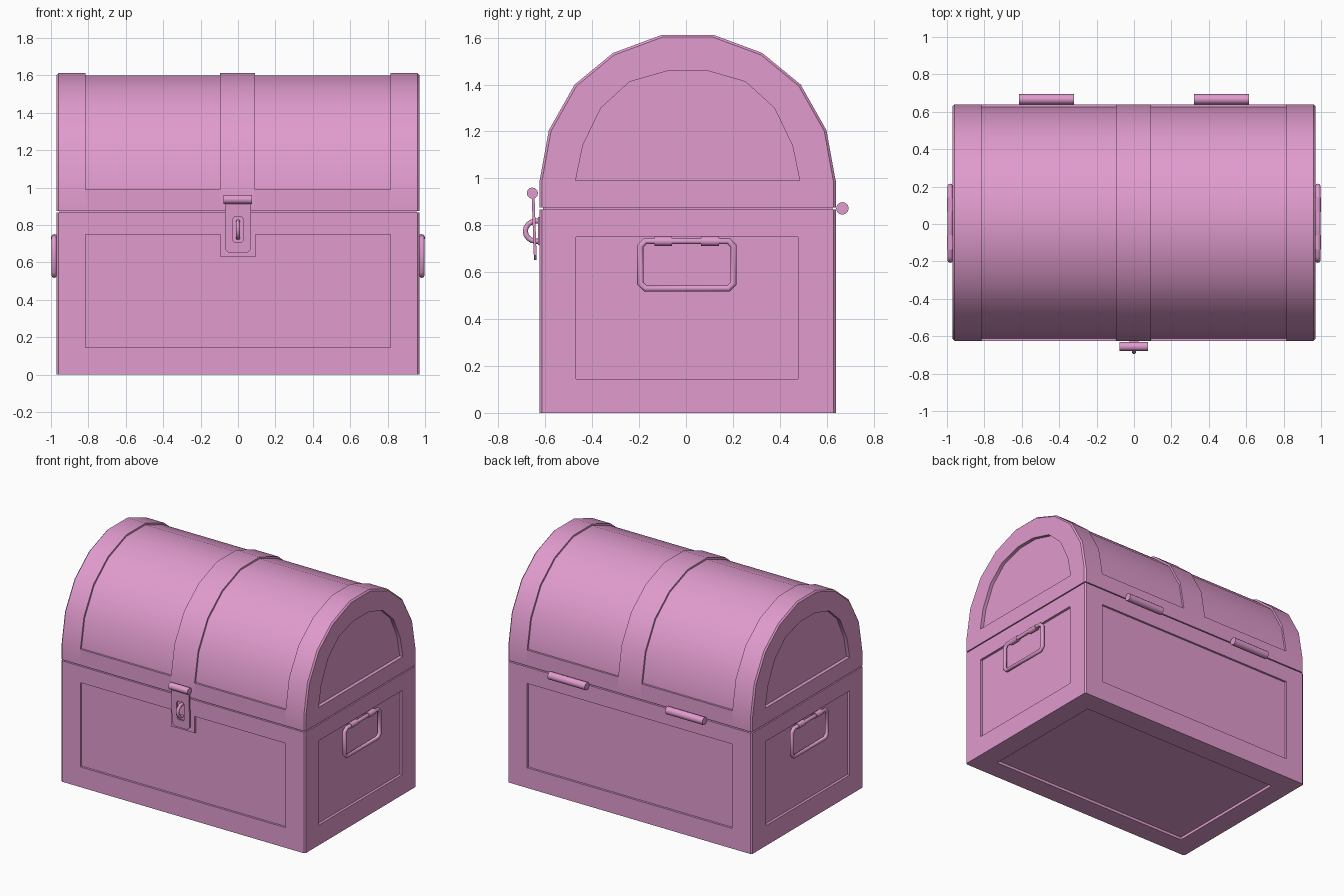
import bpy, bmesh
from math import radians, sin, cos, pi
from mathutils import Matrix

if "Cube" in bpy.data.objects:
    bpy.data.objects.remove(bpy.data.objects["Cube"])

mat = bpy.data.materials.new("pink")
mat.diffuse_color = (0.75, 0.33, 0.62, 1)
mat.use_nodes = True
mat.node_tree.nodes["Principled BSDF"].inputs["Base Color"].default_value = mat.diffuse_color
YC = 0.007                      # depth centre of the chest
SPLIT_LOW, SPLIT_HIGH = 0.868, 0.876


def finish(ob, angle=30):
    ob.data.materials.clear()
    ob.data.materials.append(mat)
    bpy.ops.object.select_all(action='DESELECT')
    ob.select_set(True)
    bpy.context.view_layer.objects.active = ob
    bpy.ops.object.shade_smooth_by_angle(angle=radians(angle))
    return ob


def prism(name, pts, axis, a, b, bevel_test=None):
    """Extrude a 2D outline along x (pts = y,z) or y (pts = x,z)."""
    bm = bmesh.new()
    place = (lambda p, t: (t, p[0], p[1])) if axis == 'x' else (lambda p, t: (p[0], t, p[1]))
    lo = [bm.verts.new(place(p, a)) for p in pts]
    hi = [bm.verts.new(place(p, b)) for p in pts]
    bm.faces.new(lo)
    bm.faces.new(hi)
    n = len(pts)
    for i in range(n):
        j = (i + 1) % n
        bm.faces.new((lo[i], lo[j], hi[j], hi[i]))
    bmesh.ops.recalc_face_normals(bm, faces=bm.faces)
    if bevel_test:
        edges = [e for e in bm.edges if bevel_test(*e.verts)]
        bmesh.ops.bevel(bm, geom=edges, offset=0.01, segments=1, affect='EDGES')
    me = bpy.data.meshes.new(name)
    bm.to_mesh(me)
    bm.free()
    ob = bpy.data.objects.new(name, me)
    bpy.context.collection.objects.link(ob)
    return finish(ob)


def rect(u0, u1, v0, v1):
    return [(u0, v0), (u1, v0), (u1, v1), (u0, v1)]


def cut(ob, cutter):
    m = ob.modifiers.new("cut", 'BOOLEAN')
    m.operation, m.solver, m.object = 'DIFFERENCE', 'EXACT', cutter
    bpy.context.view_layer.objects.active = ob
    bpy.ops.object.modifier_apply(modifier=m.name)
    bpy.data.objects.remove(cutter)
    finish(ob)


def rod(name, centre, radius, length, axis='x'):
    turn = Matrix.Rotation(pi / 2, 4, 'Y' if axis == 'x' else 'X')
    bm = bmesh.new()
    bmesh.ops.create_cone(bm, cap_ends=True, segments=12, radius1=radius, radius2=radius,
                          depth=length, matrix=Matrix.Translation(centre) @ turn)
    me = bpy.data.meshes.new(name)
    bm.to_mesh(me)
    bm.free()
    ob = bpy.data.objects.new(name, me)
    bpy.context.collection.objects.link(ob)
    return finish(ob, 40)


def tube(name, pts, radius, closed):
    cu = bpy.data.curves.new(name, 'CURVE')
    cu.dimensions = '3D'
    cu.bevel_depth, cu.bevel_resolution, cu.use_fill_caps = radius, 2, True
    sp = cu.splines.new('POLY')
    sp.points.add(len(pts) - 1)
    for p, co in zip(sp.points, pts):
        p.co = (*co, 1)
    sp.use_cyclic_u = closed
    ob = bpy.data.objects.new(name, cu)
    bpy.context.collection.objects.link(ob)
    bpy.ops.object.select_all(action='DESELECT')
    ob.select_set(True)
    bpy.context.view_layer.objects.active = ob
    bpy.ops.object.convert(target='MESH')
    return finish(bpy.context.object, 50)


def arch(half):
    """Mirror a half outline (y,z) into a full symmetric one."""
    return [(YC + y, z) for y, z in half] + [(YC - y, z) for y, z in reversed(half)]


# Box body with beveled corner posts and sunken panels
body = prism("chest_body", rect(-0.625, 0.64, 0, SPLIT_LOW), 'x', -0.97, 0.97,
             lambda p, q: abs(p.co.z - q.co.z) > 0.5)
front = [(-0.815, 0.145), (0.815, 0.145), (0.815, 0.75), (0.093, 0.75), (0.093, 0.63),
         (-0.093, 0.63), (-0.093, 0.75), (-0.815, 0.75)]
cut(body, prism("front_cutter", front, 'y', -0.8, -0.61))
cut(body, prism("back_cutter", rect(-0.815, 0.815, 0.145, 0.75), 'y', 0.625, 0.8))
cut(body, prism("bottom_cutter", rect(-0.475, 0.48, -0.2, 0.02), 'x', -0.815, 0.815))
for s in (-1, 1):
    cut(body, prism("side_cutter", rect(-0.47, 0.477, 0.145, 0.75), 'x', s * 0.952, s * 1.2))

# Hidden core filling the seam between body and lid
prism("seam_core", rect(-0.61, 0.625, 0.8, 0.95), 'x', -0.955, 0.955)

# Domed lid: thin panels, raised bands and a rim
dome = [(0.632, SPLIT_HIGH), (0.632, 0.985), (0.592, 1.205), (0.482, 1.4), (0.318, 1.535), (0.11, 1.612)]
arch_panel = [(0.478, 0.99), (0.447, 1.14), (0.37, 1.3), (0.247, 1.412), (0.08, 1.46)]
prism("lid_panels", arch([(y * 0.983, z - 0.012 * (z > 0.9)) for y, z in dome]), 'x', -0.85, 0.85)
prism("lid_centre_band", arch(dome), 'x', -0.095, 0.092)
for s, side in ((-1, "left"), (1, "right")):
    end = prism(f"lid_end_{side}", arch(dome), 'x', s * 0.815, s * 0.97,
                lambda p, q: abs(p.co.x) > 0.96 and abs(q.co.x) > 0.96
                and max(p.co.z, q.co.z) > 0.9)
    cut(end, prism("arch_cutter", arch(arch_panel), 'x', s * 0.945, s * 1.2))
    prism(f"lid_rim_{side}", rect(YC - 0.632, YC + 0.632, SPLIT_HIGH, 0.99), 'x', s * 0.092, s * 0.815)

    # Back hinge barrel
    rod(f"hinge_{side}", (s * 0.467, 0.667, 0.872), 0.027, 0.295)

    # Side carrying handle with its two sleeves
    x, c = s * 0.983, 0.022
    y0, y1, z0, z1 = -0.195, 0.203, 0.53, 0.733
    loop = [(y0 + c, z0), (y1 - c, z0), (y1, z0 + c), (y1, z1 - c),
            (y1 - c, z1), (y0 + c, z1), (y0, z1 - c), (y0, z0 + c)]
    tube(f"handle_{side}", [(x, y, z) for y, z in loop], 0.014, True)
    for i, y in enumerate((-0.097, 0.103)):
        rod(f"handle_sleeve_{side}_{i}", (s * 0.98, y, 0.732), 0.02, 0.076, 'y')

# Front latch: pin barrel, slotted hasp plate and staple
rod("latch_barrel", (-0.002, -0.655, 0.937), 0.024, 0.152)
plate = [(-0.07, 0.925), (-0.07, 0.672), (-0.05, 0.652), (0.05, 0.652), (0.07, 0.672), (0.07, 0.925)]
hasp = prism("latch_plate", plate, 'y', -0.658, -0.646)
slot = [(-0.03, 0.72), (-0.02, 0.708), (0.02, 0.708), (0.03, 0.72),
        (0.03, 0.83), (0.02, 0.842), (-0.02, 0.842), (-0.03, 0.83)]
cut(hasp, prism("slot_cutter", slot, 'y', -0.75, -0.6))
for v in hasp.data.vertices:
    v.co.y += (0.925 - v.co.z) * 0.035
arc = [pi / 2 + pi * i / 8 for i in range(9)]
ring = [(0, -0.64 + 0.045 * cos(a), 0.775 + 0.043 * sin(a)) for a in arc]
tube("latch_staple", [(0, -0.62, ring[0][2])] + ring + [(0, -0.62, ring[-1][2])], 0.011, False)
prism("staple_base", rect(-0.025, 0.025, 0.715, 0.835), 'y', -0.632, -0.62)
